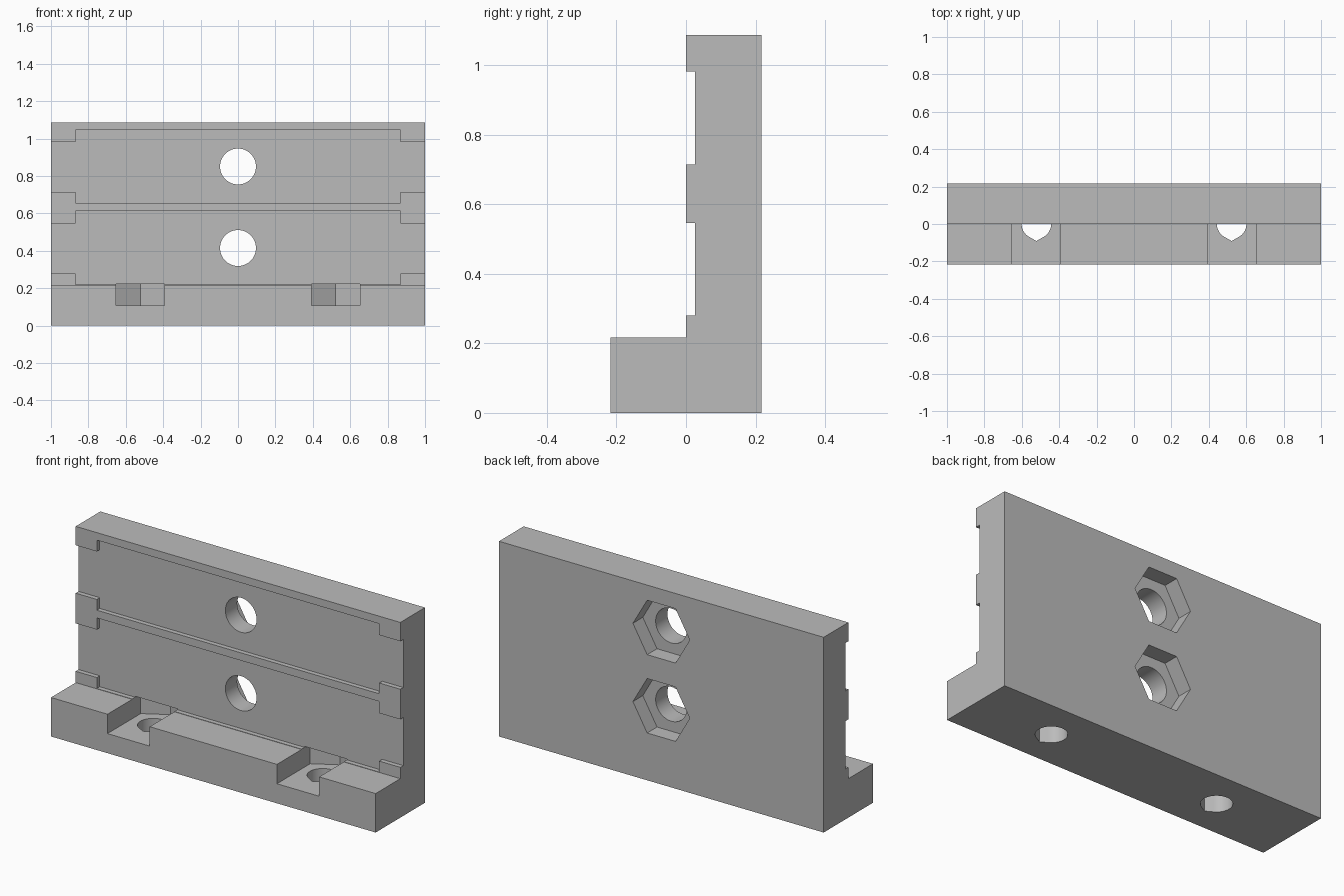
import bpy
import bmesh
from math import cos, sin, pi, radians
from mathutils import Vector

old = bpy.data.objects.get("Cube")
if old:
    bpy.data.objects.remove(old, do_unlink=True)

grey = bpy.data.materials.new("plain grey")
grey.use_nodes = True
colour = (0.5, 0.5, 0.5, 1)
grey.diffuse_color = colour
grey.node_tree.nodes["Principled BSDF"].inputs["Base Color"].default_value = colour


def prism(name, points, axis, start, end):
    """Extrude a 2D outline along an axis; the outline uses the other two axes in order."""
    bm = bmesh.new()
    verts = []
    for p in points:
        co = list(p)
        co.insert(axis, start)
        verts.append(bm.verts.new(co))
    face = bm.faces.new(verts)
    moved = bmesh.ops.extrude_face_region(bm, geom=[face])["geom"]
    shift = Vector((0, 0, 0))
    shift[axis] = end - start
    bmesh.ops.translate(bm, vec=shift, verts=[v for v in moved if isinstance(v, bmesh.types.BMVert)])
    bmesh.ops.recalc_face_normals(bm, faces=bm.faces)
    mesh = bpy.data.meshes.new(name)
    bm.to_mesh(mesh)
    bm.free()
    mesh.materials.append(grey)
    obj = bpy.data.objects.new(name, mesh)
    bpy.context.collection.objects.link(obj)
    return obj


def ring(cx, cy, r, n, turn=0.0):
    return [(cx + r * cos(turn + 2 * pi * i / n), cy + r * sin(turn + 2 * pi * i / n))
            for i in range(n)]


X, Y, Z = 0, 1, 2
T = 0.217           # plate thickness and foot height
HEIGHT = 1.087

# L-shaped body
bracket = prism("bracket", [(-T, 0), (T, 0), (T, HEIGHT), (0, HEIGHT), (0, T), (-T, T)], X, -1, 1)
cutters = []

# Two shallow front recesses whose middle bands run out through both ends
for low, band_low, band_high, high in ((0.219, 0.28, 0.547, 0.612), (0.655, 0.715, 0.982, 1.045)):
    half = [(0.87, low), (0.87, band_low), (1.1, band_low),
            (1.1, band_high), (0.87, band_high), (0.87, high)]
    outline = half + [(-x, z) for x, z in reversed(half)]
    cutters.append(prism("recess_cutter", outline, Y, -0.1, 0.026))

# Bolt holes through the plate with hexagonal nut pockets at the back
for z in (0.415, 0.851):
    cutters.append(prism("bolt_hole_cutter", ring(0, z, 0.096, 64), Y, -0.1, 0.4))
    cutters.append(prism("nut_pocket_cutter", ring(0, z, 0.175, 6), Y, T - 0.087, 0.4))

# Foot slots with a pointed inner end, and slightly pointed screw holes
for side in (-1, 1):
    x = 0.522 * side
    w = 0.13
    slot = [(x - w, -0.4), (x + w, -0.4), (x + w, 0.075), (x, 0.15), (x - w, 0.075)]
    cutters.append(prism("foot_slot_cutter", slot, Z, 0.109, 0.224))
    hole = [(px, py) for px, py in ring(x, 0, 0.079, 60) if py > -0.0695]
    tip = max(range(len(hole)), key=lambda i: (hole[i][1] < -0.06 and hole[i][0] < x, hole[i][0]))
    hole.insert(tip + 1, (x, -0.091))
    cutters.append(prism("screw_hole_cutter", hole, Z, -0.1, 0.15))

# Cut everything, then bake the result
for cutter in cutters:
    cutter.hide_render = True
    mod = bracket.modifiers.new("cut", "BOOLEAN")
    mod.operation = "DIFFERENCE"
    mod.solver = "EXACT"
    mod.object = cutter
bpy.context.view_layer.update()
graph = bpy.context.evaluated_depsgraph_get()
baked = bpy.data.meshes.new_from_object(bracket.evaluated_get(graph))
bracket.modifiers.clear()
bracket.data = baked
baked.materials.clear()
baked.materials.append(grey)
for poly in baked.polygons:
    poly.material_index = 0
for cutter in cutters:
    bpy.data.objects.remove(cutter, do_unlink=True)

bpy.ops.object.select_all(action="DESELECT")
bracket.select_set(True)
bpy.context.view_layer.objects.active = bracket
bpy.ops.object.shade_smooth_by_angle(angle=radians(25))
